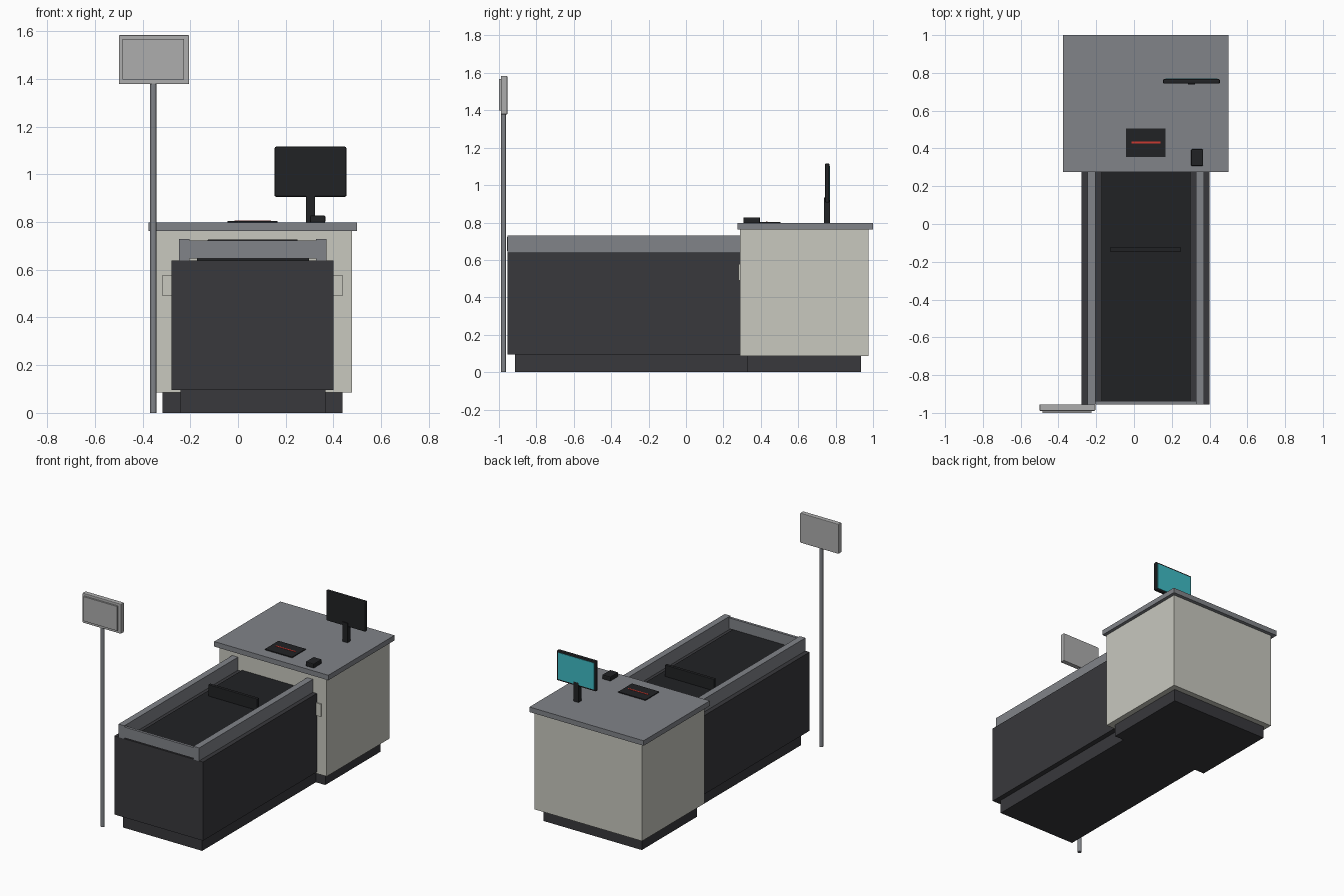
import bpy, bmesh

if "Cube" in bpy.data.objects:
    bpy.data.objects.remove(bpy.data.objects["Cube"])

def material(name, r, g, b):
    m = bpy.data.materials.new(name)
    m.diffuse_color = (r, g, b, 1)
    m.use_nodes = True
    m.node_tree.nodes["Principled BSDF"].inputs["Base Color"].default_value = m.diffuse_color
    return m

CREAM = material("cream", 0.58, 0.58, 0.52)
GREY = material("grey", 0.22, 0.23, 0.25)
DARK = material("dark", 0.04, 0.04, 0.045)
BLACK = material("black", 0.015, 0.016, 0.018)
SILVER = material("silver", 0.42, 0.42, 0.42)
TEAL = material("teal", 0.05, 0.5, 0.56)
RED = material("red", 0.6, 0.04, 0.03)

def finish(name, bm, mat):
    me = bpy.data.meshes.new(name)
    bm.to_mesh(me)
    bm.free()
    ob = bpy.data.objects.new(name, me)
    bpy.context.collection.objects.link(ob)
    me.materials.append(mat)
    return ob

def box(name, x, y, z, mat, bevel=0):
    """Box from (min, max) ranges on each axis, optionally with softened edges."""
    bm = bmesh.new()
    bmesh.ops.create_cube(bm, size=1)
    for v in bm.verts:
        v.co = [r[0] if c < 0 else r[1] for c, r in zip(v.co, (x, y, z))]
    ob = finish(name, bm, mat)
    if bevel:
        mod = ob.modifiers.new("soft_edges", "BEVEL")
        mod.width = bevel
        mod.segments = 2
    return ob

# Cashier cabinet
box("cabinet_plinth", (-0.316, 0.438), (0.33, 0.935), (0, 0.085), DARK)
box("cabinet", (-0.346, 0.477), (0.29, 0.975), (0.085, 0.763), CREAM)
box("countertop", (-0.375, 0.5), (0.275, 1.0), (0.763, 0.798), GREY)
box("cabinet_front_strip", (-0.316, 0.438), (0.282, 0.295), (0.49, 0.578), CREAM)

# Conveyor
box("conveyor_plinth", (-0.241, 0.366), (-0.915, 0.34), (0, 0.095), DARK)
box("conveyor_body", (-0.279, 0.401), (-0.955, 0.295), (0.095, 0.64), DARK)
box("belt", (-0.172, 0.298), (-0.94, 0.29), (0.635, 0.648), BLACK)
for side, x in (("left", (-0.247, -0.203)), ("right", (0.327, 0.371))):
    box(side + "_rail", x, (-0.955, 0.29), (0.638, 0.73), GREY)
box("end_rail", (-0.204, 0.328), (-0.956, -0.938), (0.647, 0.722), GREY)
box("goods_divider", (-0.127, 0.25), (-0.146, -0.124), (0.646, 0.727), BLACK, 0.003)

# Countertop devices
box("scanner_plate", (-0.043, 0.166), (0.355, 0.505), (0.796, 0.804), BLACK)
box("scanner_light", (-0.014, 0.139), (0.427, 0.437), (0.802, 0.806), RED)
box("card_reader", (0.302, 0.366), (0.307, 0.396), (0.796, 0.828), BLACK, 0.006)
box("monitor_stand", (0.285, 0.322), (0.738, 0.77), (0.796, 0.934), BLACK)
box("monitor", (0.153, 0.455), (0.743, 0.767), (0.906, 1.116), BLACK, 0.007)
box("monitor_screen", (0.166, 0.442), (0.764, 0.77), (0.919, 1.103), TEAL)

# Lane sign on its pole
bm = bmesh.new()
bmesh.ops.create_cone(bm, cap_ends=True, segments=12, radius1=0.013, radius2=0.013, depth=1.4)
bmesh.ops.translate(bm, verts=bm.verts, vec=(-0.355, -0.975, 0.7))
finish("sign_pole", bm, GREY)
box("sign_box", (-0.5, -0.205), (-0.989, -0.955), (1.378, 1.584), SILVER, 0.004)
box("sign_panel", (-0.484, -0.226), (-1.0, -0.985), (1.398, 1.567), SILVER)
